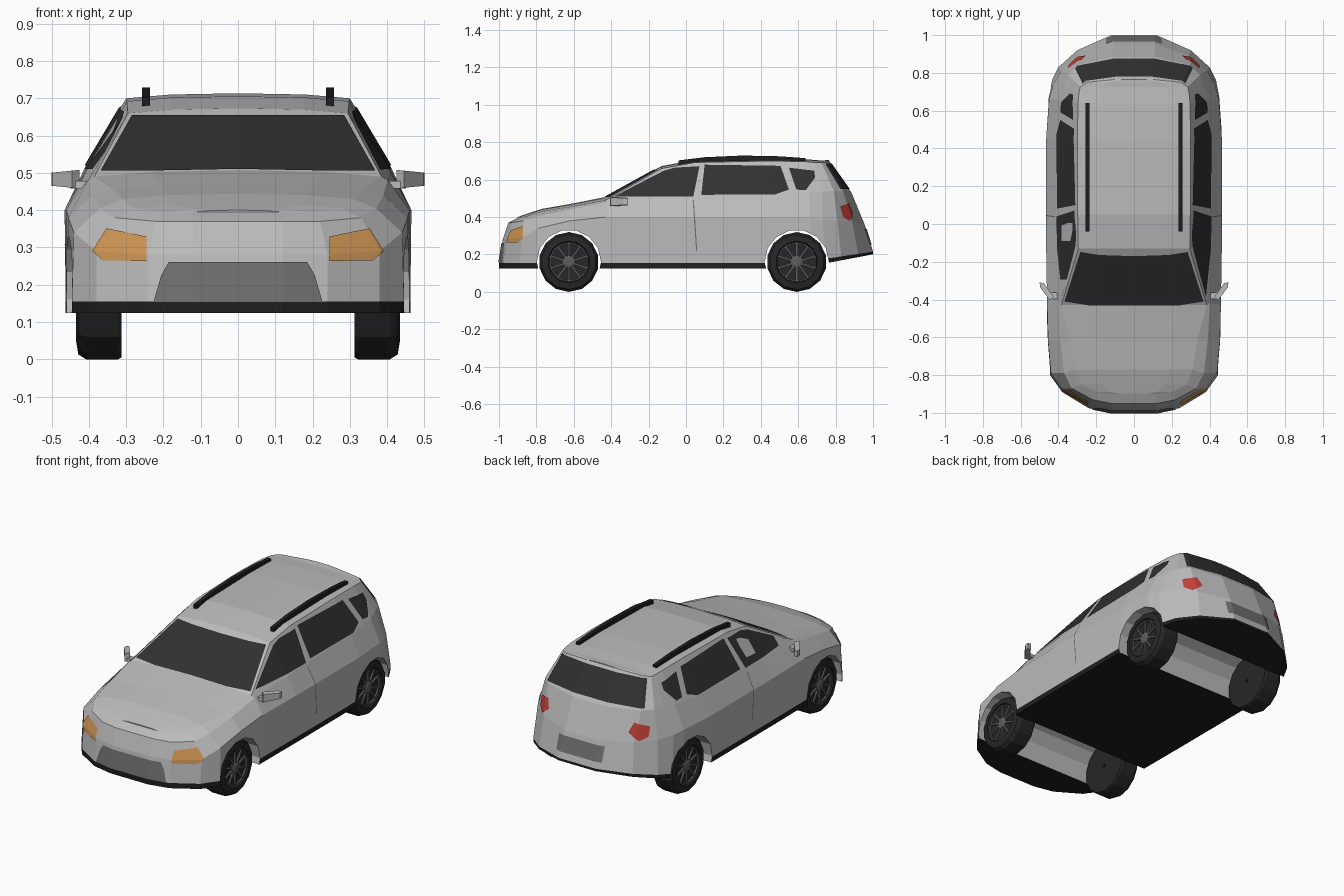
import bpy, bmesh, math
from mathutils import Vector, Matrix

if "Cube" in bpy.data.objects:
    bpy.data.objects.remove(bpy.data.objects["Cube"])


def material(name, r, g, b):
    m = bpy.data.materials.new(name)
    m.diffuse_color = (r, g, b, 1)
    m.use_nodes = True
    m.node_tree.nodes["Principled BSDF"].inputs["Base Color"].default_value = m.diffuse_color
    return m


PAINT = material("silver_paint", .50, .50, .50)
BLACK = material("black_trim", .013, .013, .013)
GLASS = material("dark_glass", .03, .03, .03)
TYRE = material("tyre_rubber", .02, .02, .02)
METAL = material("wheel_metal", .11, .11, .11)
GREY = material("grille_grey", .16, .16, .16)
AMBER = material("amber_lamp", .62, .30, .09)
RED = material("red_lamp", .55, .05, .04)


def make(name, bm, *mats, normals=True):
    if normals:
        bmesh.ops.recalc_face_normals(bm, faces=bm.faces[:])
    me = bpy.data.meshes.new(name)
    bm.to_mesh(me)
    for m in mats:
        me.materials.append(m)
    ob = bpy.data.objects.new(name, me)
    bpy.context.collection.objects.link(ob)
    return ob


# Lengthwise rails of the right half, nose to tail
SILL = [(.12, -1), (.24, -.975), (.38, -.89), (.445, -.80), (.46, -.62), (.46, -.43), (.462, -.13),
        (.462, .05), (.462, .45), (.455, .68), (.44, .75), (.40, .83), (.30, .92), (.12, 1)]
MID = [(.12, -.98, .28), (.24, -.955, .28), (.38, -.875, .29), (.44, -.79, .34), (.455, -.62, .38),
       (.46, -.43, .40), (.465, -.13, .40), (.465, .05, .40), (.465, .45, .40), (.45, .66, .40),
       (.43, .73, .39), (.385, .81, .38), (.29, .89, .37), (.11, .955, .36)]
BELT = [(.12, -.95, .37), (.22, -.93, .37), (.33, -.87, .38), (.37, -.79, .405), (.39, -.62, .44),
        (.402, -.42, .48), (.41, -.13, .50), (.41, .05, .505), (.41, .45, .515), (.39, .66, .53),
        (.37, .73, .535), (.35, .79, .54), (.30, .84, .54), (.11, .885, .53)]
ROOF = [(.12, -.90, .395), (.20, -.89, .395), (.28, -.85, .405), (.31, -.77, .43), (.335, -.62, .455),
        (.385, -.43, .49), (.295, -.13, .66), (.298, .05, .692), (.30, .45, .70), (.296, .64, .696),
        (.292, .69, .692), (.285, .725, .69), (.25, .75, .693), (.10, .765, .70)]


def body_shell():
    bm = bmesh.new()
    loops = []
    for s, m, b, r in zip(SILL, MID, BELT, ROOF):
        rise = max(0, s[1] - .6)
        crown = .045 * r[0]
        half = [(0, r[1], r[2] + crown), (r[0] * .6, r[1], r[2] + crown * .75), r, b, m,
                (*s, .155 + rise * .15), (*s, .125 + rise * .19)]
        pts = half + [(-x, y, z) for x, y, z in half[:0:-1]]
        loops.append([bm.verts.new(p) for p in pts])
    n = len(loops[0])
    for a, b in zip(loops, loops[1:]):
        for j in range(n):
            k = (j + 1) % n
            f = bm.faces.new((a[j], a[k], b[k], b[j]))
            f.material_index = int(j in (5, 6, 7))
    for c in (loops[0], loops[-1]):
        bm.faces.new((c[0], c[1], c[-1]))
        for k in range(1, 6):
            f = bm.faces.new((c[k], c[k + 1], c[-k - 1], c[-k]))
            f.material_index = int(k == 5)
    bmesh.ops.recalc_face_normals(bm, faces=bm.faces[:])
    return bm


# Body with full-width wheel wells cut out
FRONT_Y, REAR_Y, WHEEL_R = -.626, .592, .16
shell = body_shell()
body = make("body", shell, PAINT, BLACK)
cutters = []
for y in (FRONT_Y, REAR_Y):
    bm = bmesh.new()
    bmesh.ops.create_cone(bm, cap_ends=True, segments=14, radius1=.172, radius2=.172, depth=1.3,
                          matrix=Matrix.Translation((0, y, WHEEL_R)) @ Matrix.Rotation(math.pi / 2, 4, 'Y'))
    cut = make("wheel_well_cutter", bm, PAINT)
    cut.hide_render = True
    mod = body.modifiers.new("well", 'BOOLEAN')
    mod.operation, mod.solver, mod.object = 'DIFFERENCE', 'EXACT', cut
    cutters.append(cut)
dg = bpy.context.evaluated_depsgraph_get()
cut_mesh = bpy.data.meshes.new_from_object(body.evaluated_get(dg))
body.modifiers.clear()
body.data = cut_mesh
for c in cutters:
    bpy.data.objects.remove(c)


def patch(name, outline, direction, mat, lift=.004):
    """Trim a copy of the shell to a convex outline seen along direction, lifted off the body."""
    d = Vector(direction)
    bm = shell.copy()
    pts = [Vector((0, u, v)) if d.x else Vector((u, 0, v)) for u, v in outline]
    mid = sum(pts, Vector()) / len(pts)
    bm.normal_update()
    bmesh.ops.delete(bm, geom=[f for f in bm.faces if f.normal.dot(d) < .2], context='FACES')
    for a, b in zip(pts, pts[1:] + pts[:1]):
        out = (b - a).cross(d)
        if out.dot(a - mid) < 0:
            out.negate()
        bmesh.ops.bisect_plane(bm, geom=bm.verts[:] + bm.edges[:] + bm.faces[:], dist=1e-5,
                               plane_co=a, plane_no=out.normalized(), clear_outer=True)
    bm.normal_update()
    for v, nrm in [(v, v.normal.copy()) for v in bm.verts]:
        v.co += nrm * lift
    for f in bm.faces:
        f.material_index = 0
    make(name, bm, mat, normals=False)


def mirrored(half):
    return half + [(-x, z) for x, z in reversed(half)]


# Glass, grille and plate across the centre
patch("windscreen", mirrored([(.368, .503), (.284, .652)]), (0, -1, 0), GLASS)
patch("rear_window", mirrored([(.31, .548), (.27, .684)]), (0, 1, 0), GLASS)
patch("grille", mirrored([(.225, .156), (.205, .225), (.185, .26)]), (0, -1, 0), GREY)
patch("rear_plate", mirrored([(.145, .25), (.145, .335)]), (0, 1, 0), GREY)

# Side windows, door seams and lamps
for side, s in (("right", 1), ("left", -1)):
    out = (s, 0, 0)
    patch(side + "_front_window", [(-.385, .507), (.04, .509), (.072, .670), (-.06, .662),
                                   (-.12, .645), (-.25, .578)], out, GLASS)
    patch(side + "_rear_window", [(.082, .517), (.475, .519), (.55, .545), (.505, .672), (.10, .678)], out, GLASS)
    patch(side + "_quarter_window", [(.59, .545), (.64, .542), (.69, .61), (.685, .646), (.55, .662)], out, GLASS)
    patch(side + "_door_seam", [(.036, .49), (.042, .49), (.060, .22), (.054, .22)], out, GREY, .002)
    patch(side + "_headlamp", [(s * x, z) for x, z in
          [(.243, .263), (.36, .265), (.388, .29), (.35, .35), (.243, .328)]], (0, -1, 0), AMBER)
    patch(side + "_tail_lamp", [(s * x, z) for x, z in
          [(.255, .42), (.275, .475), (.345, .455), (.345, .40), (.31, .378)]], (0, 1, 0), RED)


def prism(name, a, b, mat):
    """Solid between two matching outlines."""
    bm = bmesh.new()
    va, vb = [bm.verts.new(p) for p in a], [bm.verts.new(p) for p in b]
    bm.faces.new(va)
    bm.faces.new(vb)
    for i in range(len(a)):
        j = (i + 1) % len(a)
        bm.faces.new((va[i], va[j], vb[j], vb[i]))
    return make(name, bm, mat)


# Roof rails and door mirrors
bar = [(-.04, .703), (.1, .72), (.3, .729), (.5, .725), (.64, .715)]
bar += [(y, z - .032) for y, z in reversed(bar)]
housing = [(.425, -.385), (.445, -.405), (.497, -.335), (.50, -.31), (.478, -.312)]
arm = [(.385, -.40), (.385, -.365), (.45, -.36), (.45, -.395)]
for side, s in (("right", 1), ("left", -1)):
    prism(side + "_roof_rail", *[[(s * x, y, z) for y, z in bar] for x in (.236, .258)], BLACK)
    prism(side + "_mirror", [(s * x, y, .458 + (x - .425) * .1) for x, y in housing],
          [(s * x, y, .508 - (x - .425) * .1) for x, y in housing], PAINT)
    prism(side + "_mirror_arm", *[[(s * x, y, z) for x, y in arm] for z in (.458, .478)], PAINT)


def lathe(bm, profile, mat_index, segs=14):
    """Spin (x, radius) points around the x axis as a closed ring."""
    rings = []
    for i in range(segs):
        a = 2 * math.pi * i / segs - math.pi / 2
        rings.append([bm.verts.new((x, r * math.cos(a), r * math.sin(a))) for x, r in profile])
    n = len(profile)
    for i in range(segs):
        p, q = rings[i], rings[(i + 1) % segs]
        for j in range(n):
            k = (j + 1) % n
            bm.faces.new((p[j], p[k], q[k], q[j])).material_index = mat_index


# Wheel: tyre with dished centre, rim ring, spokes and hub
bm = bmesh.new()
lathe(bm, [(-.06, .01), (-.06, .155), (-.05, WHEEL_R), (.035, WHEEL_R), (.056, .147), (.062, .112),
           (.045, .104), (.04, .01)], 0)
lathe(bm, [(.043, .099), (.055, .099), (.055, .106), (.043, .106)], 1)
lathe(bm, [(.03, .001), (.03, .036), (.052, .034), (.058, .022), (.058, .001)], 1)
for i in range(10):
    turn = Matrix.Rotation(2 * math.pi * i / 10, 4, 'X')
    geo = bmesh.ops.create_cube(bm, size=1, matrix=turn @ Matrix.Translation((.045, 0, .066))
                                @ Matrix.Diagonal((.016, .011, .074, 1)))
    for f in {f for v in geo["verts"] for f in v.link_faces}:
        f.material_index = 1
wheel = make("front_right_wheel", bm, TYRE, METAL)
wheel.location = (.372, FRONT_Y, WHEEL_R)
for name, x, y in (("front_left_wheel", -.372, FRONT_Y), ("rear_right_wheel", .372, REAR_Y),
                   ("rear_left_wheel", -.372, REAR_Y)):
    w = bpy.data.objects.new(name, wheel.data)
    w.location = (x, y, WHEEL_R)
    w.rotation_euler.z = math.pi if x < 0 else 0
    bpy.context.collection.objects.link(w)
